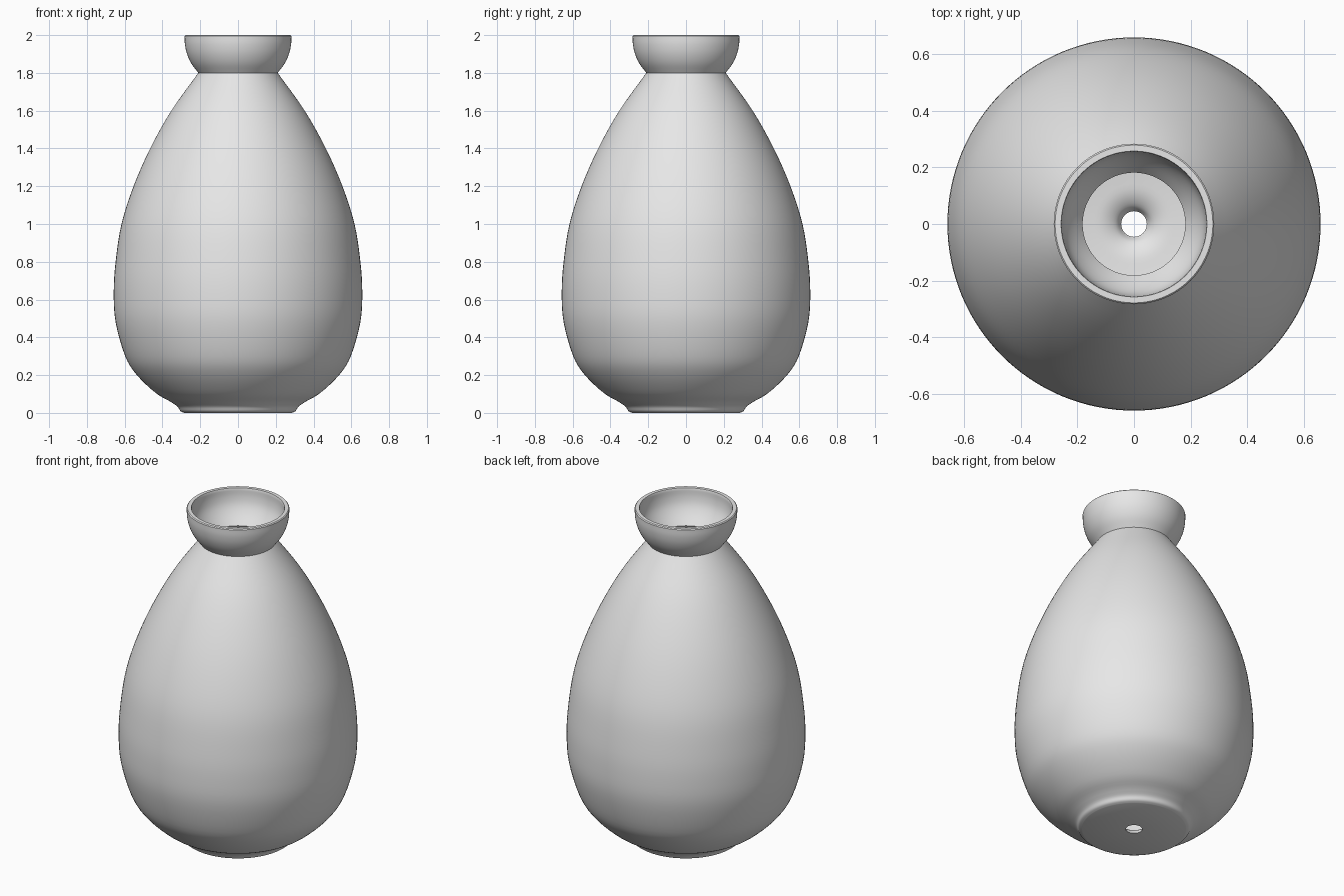
import bpy
import bmesh
import math
from mathutils import Vector

SEGMENTS = 128

cube = bpy.data.objects.get("Cube")
if cube:
    bpy.data.objects.remove(cube, do_unlink=True)


def smooth_path(points, steps=4):
    """Catmull-Rom curve through (radius, height) points."""
    p = [Vector(q) for q in points]
    p = [2 * p[0] - p[1]] + p + [2 * p[-1] - p[-2]]
    path = []
    for a, b, c, d in zip(p, p[1:], p[2:], p[3:]):
        for i in range(steps):
            t = i / steps
            path.append(0.5 * (2 * b + (c - a) * t
                               + (2 * a - 5 * b + 4 * c - d) * t ** 2
                               + (3 * b - a - 3 * c + d) * t ** 3))
    return path + [p[-2]]


def lathe(name, outline, material):
    """Revolve a closed outline around the z axis."""
    bm = bmesh.new()
    rings = []
    for i in range(SEGMENTS):
        a = math.tau * i / SEGMENTS
        rings.append([bm.verts.new((r * math.cos(a), r * math.sin(a), z))
                      for r, z in outline])
    n = len(outline)
    for i, ring in enumerate(rings):
        after = rings[(i + 1) % SEGMENTS]
        for j in range(n):
            k = (j + 1) % n
            bm.faces.new((ring[j], after[j], after[k], ring[k]))
    bmesh.ops.recalc_face_normals(bm, faces=bm.faces)
    mesh = bpy.data.meshes.new(name)
    bm.to_mesh(mesh)
    bm.free()
    mesh.materials.append(material)
    obj = bpy.data.objects.new(name, mesh)
    bpy.context.collection.objects.link(obj)
    bpy.ops.object.select_all(action='DESELECT')
    obj.select_set(True)
    bpy.context.view_layer.objects.active = obj
    bpy.ops.object.shade_smooth_by_angle(angle=math.radians(32))
    return obj


clay = bpy.data.materials.new("grey clay")
clay.use_nodes = True
colour = (0.8, 0.8, 0.8, 1)
clay.diffuse_color = colour
clay.node_tree.nodes["Principled BSDF"].inputs["Base Color"].default_value = colour

# Outer wall: foot, egg-shaped body, flared cup mouth
foot = smooth_path([(0.285, 0), (0.305, 0.01), (0.32, 0.033), (0.355, 0.058)])
body = smooth_path([(0.355, 0.058), (0.435, 0.105), (0.535, 0.2), (0.597, 0.3),
                    (0.648, 0.48), (0.658, 0.64), (0.648, 0.8), (0.617, 1.0),
                    (0.553, 1.2), (0.465, 1.4), (0.353, 1.6), (0.21, 1.8)])
mouth = smooth_path([(0.21, 1.8), (0.247, 1.85), (0.27, 1.9), (0.281, 1.95), (0.283, 1.995)])

# Inner wall: cup, narrow throat, hollow body, floor dipping to the drain hole
cup = smooth_path([(0.278, 2.0), (0.257, 2.0)], 1) + smooth_path(
    [(0.255, 1.995), (0.253, 1.95), (0.243, 1.905), (0.22, 1.86), (0.181, 1.805)])
hollow = smooth_path([(0.181, 1.805), (0.325, 1.6), (0.437, 1.4), (0.525, 1.2),
                      (0.588, 1.0), (0.619, 0.8), (0.628, 0.64), (0.618, 0.48),
                      (0.568, 0.3), (0.5, 0.2), (0.4, 0.12), (0.29, 0.075),
                      (0.18, 0.06), (0.11, 0.052), (0.065, 0.03), (0.045, 0)])

lathe("vase", foot + body[1:] + mouth[1:] + cup + hollow[1:], clay)
